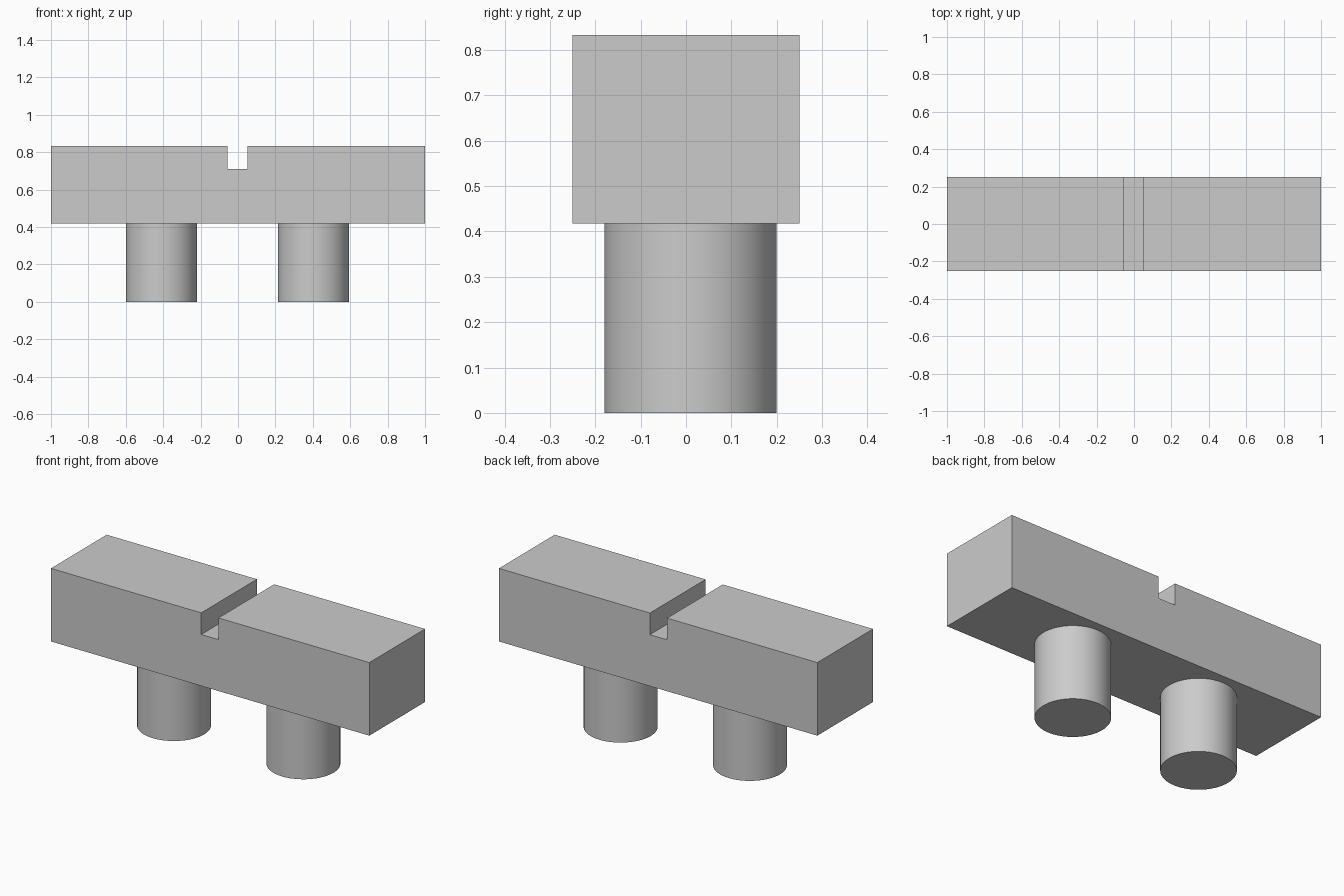
import bpy
import bmesh

cube = bpy.data.objects.get("Cube")
if cube:
    bpy.data.objects.remove(cube, do_unlink=True)

# Single plain grey
GREY = (0.6, 0.6, 0.6, 1.0)
grey = bpy.data.materials.new("plain_grey")
grey.use_nodes = True
grey.diffuse_color = GREY
grey.node_tree.nodes["Principled BSDF"].inputs["Base Color"].default_value = GREY

HALF_DEPTH = 0.25
BEAM_BOTTOM, BEAM_TOP = 0.418, 0.833
NOTCH_FLOOR = 0.71
NOTCH_LEFT, NOTCH_RIGHT = -0.056, 0.052


def extruded_profile(name, profile, half_depth):
    """Extrude an x-z outline along y, centred on y = 0."""
    bm = bmesh.new()
    face = bm.faces.new([bm.verts.new((x, -half_depth, z)) for x, z in profile])
    extruded = bmesh.ops.extrude_face_region(bm, geom=[face])["geom"]
    verts = [g for g in extruded if isinstance(g, bmesh.types.BMVert)]
    bmesh.ops.translate(bm, verts=verts, vec=(0, 2 * half_depth, 0))
    bmesh.ops.recalc_face_normals(bm, faces=bm.faces)
    mesh = bpy.data.meshes.new(name)
    bm.to_mesh(mesh)
    bm.free()
    mesh.materials.append(grey)
    obj = bpy.data.objects.new(name, mesh)
    bpy.context.collection.objects.link(obj)
    return obj


# Beam with a square slot across the top
extruded_profile("notched_beam", [
    (-1, BEAM_BOTTOM), (1, BEAM_BOTTOM), (1, BEAM_TOP),
    (NOTCH_RIGHT, BEAM_TOP), (NOTCH_RIGHT, NOTCH_FLOOR),
    (NOTCH_LEFT, NOTCH_FLOOR), (NOTCH_LEFT, BEAM_TOP), (-1, BEAM_TOP),
], HALF_DEPTH)

# Two round pegs under the beam
for name, x in (("right_peg", -0.409), ("left_peg", 0.404)):
    bpy.ops.mesh.primitive_cylinder_add(
        vertices=64, radius=0.19, depth=BEAM_BOTTOM,
        location=(x, 0.01, BEAM_BOTTOM / 2))
    peg = bpy.context.object
    peg.name = name
    peg.data.materials.append(grey)
    bpy.ops.object.shade_smooth_by_angle()
